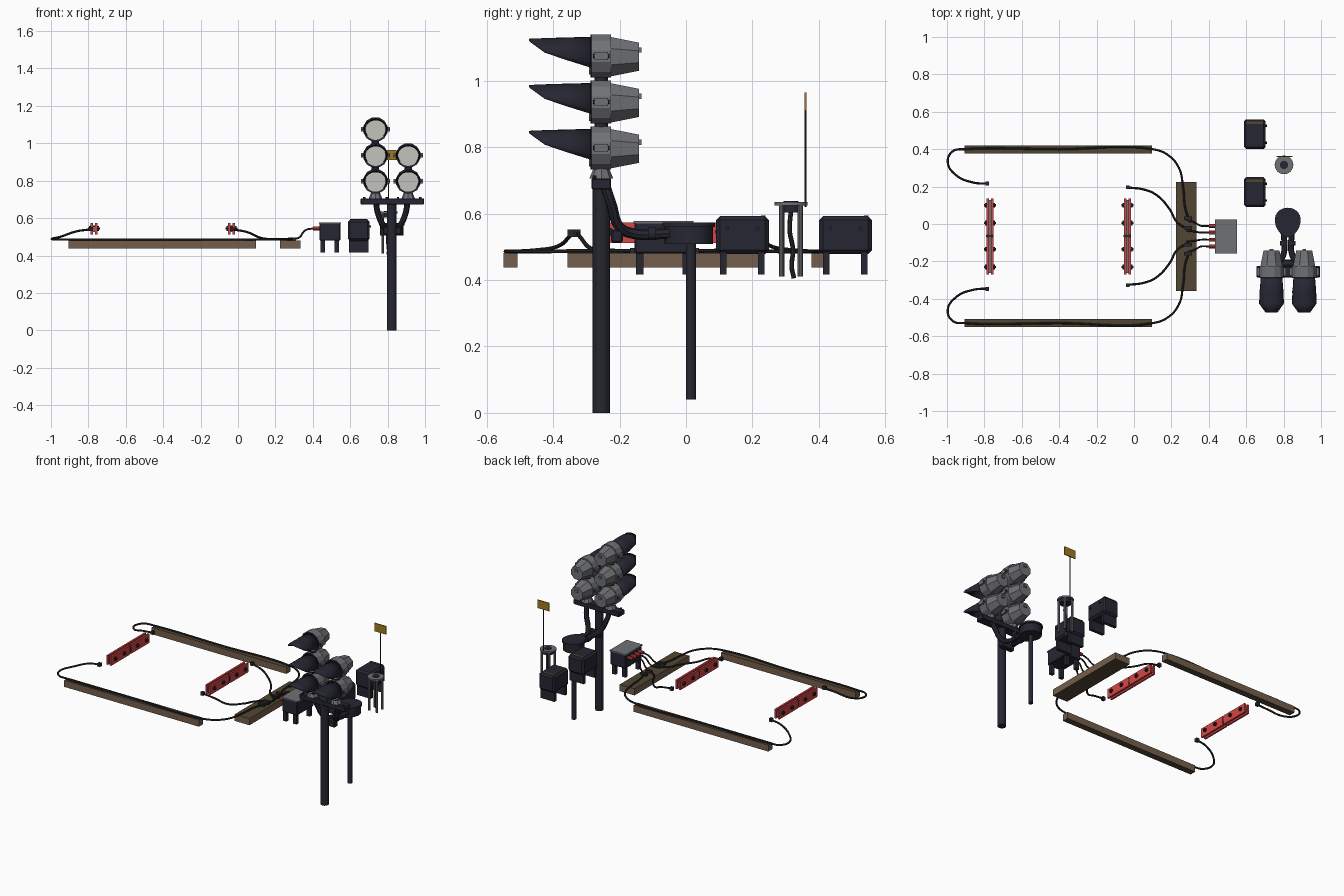
import bpy, bmesh, math
from mathutils import Vector

if "Cube" in bpy.data.objects:
    bpy.data.objects.remove(bpy.data.objects["Cube"])

def mat(name, r, g, b):
    m = bpy.data.materials.new(name)
    m.diffuse_color = [(c / 255 / 12.92 if c < 11 else ((c / 255 + 0.055) / 1.055) ** 2.4) for c in (r, g, b)] + [1]
    m.use_nodes = True
    m.node_tree.nodes["Principled BSDF"].inputs["Base Color"].default_value = m.diffuse_color
    return m

NAVY = mat("dark_navy", 38, 38, 50)
GREY = mat("housing_grey", 112, 113, 118)
LENS = mat("pale_lens", 195, 195, 190)
BROWN = mat("timber_brown", 116, 95, 76)
DARKWOOD = mat("timber_dark", 82, 70, 52)
YELLOW = mat("mustard", 160, 120, 32)
RED = mat("red", 215, 70, 70)
BLACK = mat("cable_black", 42, 42, 44)

def finish(name, bm, m, smooth=False):
    bmesh.ops.recalc_face_normals(bm, faces=bm.faces)
    me = bpy.data.meshes.new(name)
    bm.to_mesh(me)
    bm.free()
    ob = bpy.data.objects.new(name, me)
    bpy.context.collection.objects.link(ob)
    me.materials.append(m)
    if smooth:
        bpy.ops.object.select_all(action='DESELECT')
        ob.select_set(True)
        bpy.context.view_layer.objects.active = ob
        bpy.ops.object.shade_smooth_by_angle(angle=math.radians(35))
    return ob

def box(name, x, y, z, m, bevel=0):
    bm = bmesh.new()
    bmesh.ops.create_cube(bm, size=1)
    for v in bm.verts:
        v.co = [a[0] + (c + 0.5) * (a[1] - a[0]) for a, c in zip((x, y, z), v.co)]
    if bevel:
        bmesh.ops.bevel(bm, geom=bm.edges[:], offset=bevel, segments=1, affect='EDGES')
    return finish(name, bm, m)

def cyl(name, a, b, r, m, r2=None, n=16, spin=0):
    a, b = Vector(a), Vector(b)
    bm = bmesh.new()
    bmesh.ops.create_cone(bm, cap_ends=True, segments=n, radius1=r, radius2=r if r2 is None else r2, depth=(b - a).length)
    q = (b - a).to_track_quat('Z', 'Y')
    for v in bm.verts:
        c, s = math.cos(spin), math.sin(spin)
        v.co = q @ Vector((v.co.x * c - v.co.y * s, v.co.x * s + v.co.y * c, v.co.z)) + (a + b) / 2
    return finish(name, bm, m, n > 12)

def tube(name, pts, r, m):
    cu = bpy.data.curves.new(name, 'CURVE')
    cu.dimensions = '3D'
    cu.bevel_depth, cu.bevel_resolution, cu.resolution_u, cu.use_fill_caps = r, 2, 8, True
    sp = cu.splines.new('BEZIER')
    sp.bezier_points.add(len(pts) - 1)
    for bp, p in zip(sp.bezier_points, pts):
        bp.co = p
        bp.handle_left_type = bp.handle_right_type = 'AUTO'
    tmp = bpy.data.objects.new(name + "_path", cu)
    bpy.context.collection.objects.link(tmp)
    bpy.context.view_layer.update()
    me = bpy.data.meshes.new_from_object(tmp.evaluated_get(bpy.context.evaluated_depsgraph_get()))
    bpy.data.objects.remove(tmp)
    bm = bmesh.new()
    bm.from_mesh(me)
    return finish(name, bm, m, True)

# signal lamp: ring, lens, tapered housing, latches, cut-away hood
def hood(x, z):
    bm = bmesh.new()
    rows = []
    for y, rx, rz, cut in ((-.28, .058, .058, -.037), (-.36, .064, .056, -.012), (-.425, .068, .054, .011), (-.472, .07, .052, .046)):
        lim = math.acos(cut / rz)
        rows.append([bm.verts.new((x + rx * math.sin(t), y, z + rz * math.cos(t)))
                     for t in (lim * (i / 8 - 1) for i in range(17))])
    for p, q in zip(rows, rows[1:]):
        for i in range(16):
            bm.faces.new((p[i], p[i + 1], q[i + 1], q[i]))
    ob = finish("lamp_hood", bm, NAVY, True)
    ob.modifiers.new("thickness", 'SOLIDIFY').thickness = .004

def lamp(x, z):
    s = math.pi / 12
    cyl("lamp_ring", (x, -.283, z), (x, -.225, z), .067, GREY, n=12, spin=s)
    cyl("lamp_bezel", (x, -.288, z), (x, -.282, z), .067, NAVY, n=12, spin=s)
    cyl("lamp_lens", (x, -.292, z), (x, -.287, z), .056, LENS, n=24)
    k = math.pi / 8
    cyl("lamp_housing", (x, -.226, z - .002), (x, -.142, z - .002), .064, GREY, .046, 8, k)
    box("rear_knob", (x - .01, x + .01), (-.144, -.134), (z + .01, z + .026), GREY)
    for sx in (-1, 1):
        box("lamp_latch", (x + sx * .07 - .008, x + sx * .07 + .008), (-.275, -.235), (z - .012, z + .012), GREY)
        cyl("lamp_hinge", (x + sx * .07, -.28, z), (x + sx * .07, -.23, z), .006, NAVY, n=8)
    cyl("lamp_neck", (x, -.255, z - .085), (x, -.255, z - .06), .02, NAVY, n=12)
    hood(x, z)

for x, zs in ((.735, (.797, .935, 1.074)), (.91, (.797, .935))):
    for z in zs:
        lamp(x, z)
    cyl("lamp_base", (x, -.255, .705), (x, -.255, .735), .036, GREY, .024, 8)

# signal mast and platform
cyl("mast", (.822, -.255, 0), (.822, -.255, .69), .026, NAVY, n=12)
box("platform", (.655, .995), (-.285, -.225), (.672, .706), NAVY, .004)
for i in range(6):
    x = .675 + i * .06
    cyl("platform_bolt", (x, -.275, .70), (x, -.275, .714), .006, NAVY, n=8)

# twin conduits to the oval junction box
for s in (-1, 1):
    cx = .822
    tube("conduit", [(cx + s * .02, -.05, .54), (cx + s * .022, -.16, .54), (cx + s * .045, -.2, .56),
                     (cx + s * .075, -.225, .63), (cx + s * .085, -.245, .69)], .016, NAVY)
    cyl("conduit_collar", (cx + s * .022, -.115, .54), (cx + s * .022, -.09, .54), .02, NAVY, n=12)
box("conduit_clamp", (.775, .875), (-.225, -.19), (.512, .552), NAVY, .005)
cyl("junction_post", (.822, .015, .04), (.822, .015, .515), .015, NAVY, n=12)

def egg(name, z0, z1, grow):
    bm = bmesh.new()
    rings = []
    for z in (z0, z1):
        rings.append([bm.verts.new((.822 + (.062 + grow) * math.cos(t) * (1 + .18 * math.sin(t)),
                                    .008 + (.073 + grow) * math.sin(t), z)) for t in (i * math.pi / 12 for i in range(24))])
    for i in range(24):
        j = (i + 1) % 24
        bm.faces.new((rings[0][i], rings[0][j], rings[1][j], rings[1][i]))
    bm.faces.new(rings[0])
    bm.faces.new(rings[1])
    finish(name, bm, NAVY, True)

egg("junction_box", .508, .562, 0)
egg("junction_lid", .56, .573, .006)

# two equipment cabinets on plate legs
for y in (.09, .40):
    box("cabinet", (.588, .704), (y, y + .16), (.478, .592), NAVY, .012)
    box("cabinet_trim", (.60, .692), (y + .135, y + .150), (.590, .5945), DARKWOOD)
    for ly in (.012, .126):
        box("cabinet_leg", (.594, .698), (y + ly, y + ly + .02), (.417, .485), NAVY)
    for dy in (.035, .125):
        cyl("cabinet_hinge", (.70, y + dy, .555), (.712, y + dy, .555), .006, NAVY, n=8)

# relay box with four red plugs and leads
box("relay_box", (.435, .548), (-.155, .02), (.48, .574), NAVY, .004)
box("relay_lid", (.432, .551), (-.158, .023), (.570, .577), GREY)
for x in (.44, .515):
    for y in (-.15, -.01):
        box("relay_leg", (x, x + .025), (y, y + .022), (.417, .485), NAVY)
for i, y in enumerate((-.01, -.046, -.084, -.12)):
    cyl("plug", (.40, y, .545), (.437, y, .545), .011, RED, n=10)
    ye = -.065 + (1.5 - i) * .06
    tube("relay_lead", [(.402, y, .545), (.36, y, .535), (.325, (y + ye) / 2, .495), (.28, ye, .487)], .005, BLACK)

# three-legged aerial stand with sign
cyl("stand_top", (.802, .316, .624), (.802, .316, .634), .05, GREY, n=24)
cyl("stand_hub", (.802, .316, .603), (.802, .316, .626), .036, NAVY, n=16)
cyl("stand_cap", (.802, .316, .632), (.802, .316, .638), .022, NAVY, n=16)
for i in range(4):
    a = math.pi / 4 + i * math.pi / 2
    x, y = .802 + .04 * math.cos(a), .316 + .04 * math.sin(a)
    cyl("stand_leg", (x, y, .41), (x, y, .626), .008, GREY, n=10)
tube("stand_cable", [(.802, .316, .61), (.807, .312, .55), (.797, .322, .49), (.802, .318, .44), (.802, .325, .405)], .007, BLACK)
cyl("aerial_rod", (.805, .36, .62), (.805, .36, .965), .003, BLACK, n=8)
box("aerial_sign", (.762, .848), (.357, .363), (.91, .965), YELLOW)

# timbers with darker tops and undersides
def timber(x, y):
    ob = box("timber", x, y, (.437, .481), BROWN)
    ob.data.materials.append(DARKWOOD)
    for p in ob.data.polygons:
        p.material_index = int(abs(p.normal.z) > .5)

timber((-.905, .095), (.377, .42))
timber((-.905, .095), (-.55, -.507))
timber((.225, .335), (-.357, .225))

# paired red bars with through bolts
for x in (-.77, -.035):
    for s in (-1, 1):
        for y in ((-.27, -.07), (-.06, .135)):
            box("red_bar", (x + s * .012 - .006, x + s * .012 + .006), y, (.512, .573), RED)
    box("bar_core", (x - .006, x + .006), (-.262, .127), (.525, .555), GREY)
    box("bar_joint", (x - .02, x + .02), (-.07, -.06), (.53, .56), BLACK)
    for y in (.10, .005, -.135, -.23):
        cyl("bar_bolt", (x - .032, y, .545), (x + .032, y, .545), .006, BLACK, n=8)
        for s in (-1, 1):
            cyl("bolt_head", (x + s * .017, y, .545), (x + s * .026, y, .545), .013, BLACK, n=8)

# mirrored cable runs
for s in (1, -1):
    def P(x, y, z):
        return (x, -.065 + s * (y + .065), z)
    tube("outer_cable", [P(-.78, .215, .54), P(-.86, .222, .53), P(-.95, .26, .50), P(-.996, .33, .489), P(-.97, .388, .486),
                         P(-.90, .40, .486), P(-.4, .40, .486), P(.10, .40, .486), P(.18, .37, .486),
                         P(.24, .30, .486), P(.262, .2, .487), P(.275, .08, .487), P(.30, .01, .488)], .006, BLACK)
    tube("inner_cable", [P(-.03, .195, .54), P(.05, .185, .525), P(.12, .155, .495), P(.19, .08, .488),
                         P(.23, .01, .487), P(.29, -.03, .488)], .006, BLACK)
    for x, y in ((-.785, .217), (-.033, .197)):
        c = P(x, y, .54)
        box("cable_end", (x - .01, x + .01), (c[1] - .01, c[1] + .01), (.53, .552), BLACK)
    for y in (.03, -.02):
        c = P(.28, y, 0)
        box("cable_clip", (.268, .31), (c[1] - .009, c[1] + .009), (.48, .497), BLACK)
